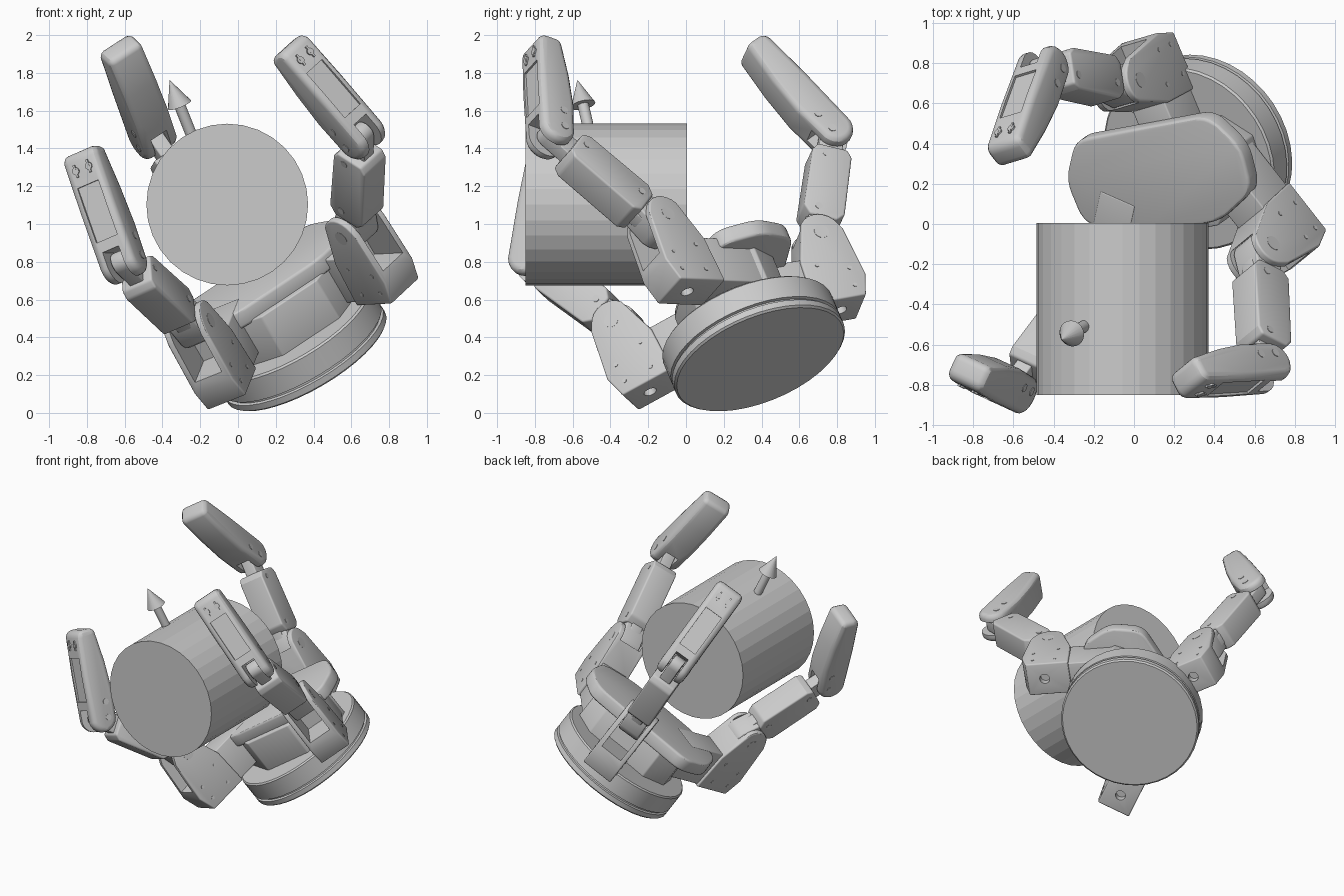
import bpy, bmesh
from math import cos, sin, pi, radians
from mathutils import Vector, Matrix

if "Cube" in bpy.data.objects:
    bpy.data.objects.remove(bpy.data.objects["Cube"])


def frame(o, ax, ay, az):
    m = Matrix.Identity(4)
    for i, v in enumerate((ax, ay, az, o)):
        for k in range(3):
            m[k][i] = v[k]
    return m


def shade(ob):
    bpy.ops.object.select_all(action='DESELECT')
    bpy.context.view_layer.objects.active = ob
    ob.select_set(True)
    bpy.ops.object.shade_smooth_by_angle(angle=radians(30))


def finish(name, bm, m, smooth=True):
    bm.transform(m)
    bmesh.ops.remove_doubles(bm, verts=bm.verts[:], dist=1e-5)
    bmesh.ops.recalc_face_normals(bm, faces=bm.faces[:])
    me = bpy.data.meshes.new(name)
    bm.to_mesh(me)
    bm.free()
    ob = bpy.data.objects.new(name, me)
    bpy.context.collection.objects.link(ob)
    if smooth:
        shade(ob)
    return ob


def prism(name, pts, width, m, bevel=0.0, smooth=True):
    """Outline in local xy, extruded symmetrically along local z."""
    bm = bmesh.new()
    f = bm.faces.new([bm.verts.new((x, y, -width / 2)) for x, y in pts])
    ext = bmesh.ops.extrude_face_region(bm, geom=[f])["geom"]
    bmesh.ops.translate(bm, vec=(0, 0, width),
                        verts=[g for g in ext if isinstance(g, bmesh.types.BMVert)])
    # the start face is kept as a cap only if extrusion removed it
    if f.is_valid and len(bm.faces) < len(pts) + 2:
        bm.faces.new(f.verts)
    bmesh.ops.recalc_face_normals(bm, faces=bm.faces[:])
    holes = [e for e in bm.edges if e.is_boundary]
    if holes:
        bmesh.ops.holes_fill(bm, edges=holes, sides=0)
        bmesh.ops.recalc_face_normals(bm, faces=bm.faces[:])
    if bevel:
        edges = [e for e in bm.edges if e.calc_face_angle(0) > 0.6]
        bmesh.ops.bevel(bm, geom=edges, offset=bevel, segments=3, profile=0.5,
                        affect='EDGES', clamp_overlap=True)
    return finish(name, bm, m, smooth)


def lathe(name, profile, m, n=40, smooth=True):
    """(radius, height) profile turned round local z."""
    bm = bmesh.new()
    rings = [[bm.verts.new((r * cos(2 * pi * i / n), r * sin(2 * pi * i / n), h))
              for i in range(n)] for r, h in profile]
    for a, b in zip(rings, rings[1:]):
        for i in range(n):
            j = (i + 1) % n
            bm.faces.new((a[i], a[j], b[j], b[i]))
    bm.faces.new(rings[0])
    bm.faces.new(rings[-1])
    return finish(name, bm, m, smooth)


def cut(ob, cutter):
    before = len(ob.data.polygons)
    for solver in ('MANIFOLD', 'EXACT', 'FLOAT'):
        mod = ob.modifiers.new("cut", 'BOOLEAN')
        mod.operation = 'DIFFERENCE'
        mod.solver = solver
        mod.object = cutter
        bpy.context.view_layer.objects.active = ob
        bpy.ops.object.modifier_apply(modifier=mod.name)
        if len(ob.data.polygons) != before:
            break
    bpy.data.objects.remove(cutter)
    shade(ob)


def arc(cx, cy, r, a0, a1, n=8):
    return [(cx + r * cos(radians(a0 + (a1 - a0) * i / n)),
             cy + r * sin(radians(a0 + (a1 - a0) * i / n))) for i in range(n + 1)]


def rect(x0, x1, y0, y1):
    return [(x0, y0), (x1, y0), (x1, y1), (x0, y1)]


def rounded(pts, r, n=5):
    out = []
    P = [Vector(p) for p in pts]
    for i, p in enumerate(P):
        a = p + (P[i - 1] - p).normalized() * r
        b = p + (P[(i + 1) % len(P)] - p).normalized() * r
        for k in range(n + 1):
            t = k / n
            out.append(tuple(a * (1 - t) ** 2 + p * 2 * t * (1 - t) + b * t * t))
    return out


# Hand frame: base centre and axes
C0 = Vector((.368, .393, .283))
W = Vector((-.475, -.34, .812)).normalized()
X = Vector((.83, .158, .53))
X = (X - W * X.dot(W)).normalized()
Y = W.cross(X)

# Round base with groove
lathe("base_flange", [(.47, 0), (.481, .01), (.481, .045), (.466, .05), (.466, .06),
                      (.481, .065), (.481, .195), (.471, .205)], frame(C0, X, Y, W), 40)

# Palm body and palm pad
half = [(.18, -.3), (.38, -.12), (.38, .06), (.24, .19)]
body = half + [(-x, y) for x, y in reversed(half)]
prism("palm_body", body, .27, frame(C0 + X * .03 + W * .32, X, Y, W), .008)
half = [(.27, -.26), (.51, -.14), (.53, .09), (.4, .285)]
pad = rounded(half + [(-x, y) for x, y in reversed(half)], .075)
prism("palm_pad", pad, .1, frame(C0 + X * .01 + W * .487, X, Y, W), .018)


def finger(name, j1, j2, tip, shift=0.0):
    j1, j2, tip = Vector(j1), Vector(j2), Vector(tip)
    d1, d2 = (j2 - j1).normalized(), (tip - j2).normalized()
    L1, L2 = (j2 - j1).length, (tip - j2).length
    s = d1.cross(d2).normalized()
    n1, n2 = s.cross(d1), s.cross(d2)
    sb = (s - W * s.dot(W)).normalized()
    r = W.cross(sb)
    if r.dot(j1 - C0) < 0:
        r = -r

    # Base block: rounded clevis on an arm from the palm
    jb = j1 + r * shift
    mb = frame(jb, r, W, sb)
    prof = [(.145, -.3), (.125, 0)] + arc(0, 0, .115, 20, 140) + [(-.18, -.16), (-.2, -.43), (.1, -.43)]
    block = prism(name + "_base_block", prof, .235, mb, .01)
    cut(block, prism("slot", rect(-.1, .4, -.24, .4), .165, mb))
    cut(block, prism("hole", arc(-.02, 0, .035, 0, 345, 15), .1, frame(jb - W * .43, r, sb, W)))
    prism(name + "_arm", rect(-.5, -.15, -.42, -.14), .2, mb, .008)
    for side in (-1, 1):
        for a, b in ((.07, -.25), (.06, -.36), (-.1, -.36), (-.1, -.2)):
            prism(name + "_block_screw", arc(a, b, .012, 0, 330, 11), .006,
                  frame(jb + sb * side * .1175, r, W, sb))
    prism(name + "_knuckle_pin", arc(0, 0, .04, 0, 345, 23), .238, mb)

    # Middle link: tongue through both joints and a bevelled housing
    ml = frame(j1, d1, n1, s)
    prism(name + "_link_tongue", arc(0, 0, .085, 90, 270) + arc(L1, 0, .06, -90, 90), .085, ml, .008)
    housing = [(.12, -.08), (.16, -.115), (L1 - .17, -.11), (L1 - .13, -.08),
               (L1 - .13, .08), (L1 - .17, .105), (.17, .11), (.12, .07)]
    prism(name + "_link_housing", housing, .185, ml, .012)
    prism(name + "_root_knuckle", arc(0, 0, .1, 90, 270) + [(.14, -.07), (.14, .07)], .155, ml, .01)
    for d in (.18, L1 - .18):
        prism(name + "_link_pin", arc(d, .03, .02, 0, 330, 11), .19, ml)

    # Fingertip: rounded at the joint, tapering towards the end
    mt = frame(j2, d2, n2, s)
    prof = (arc(0, 0, .1, 100, 260, 10) + [(L2 * .5, -.102)]
            + arc(L2 - .05, -.045, .05, -90, 0, 4) + arc(L2 - .04, .01, .04, 0, 70, 4)
            + [(L2 * .62, .085), (L2 * .3, .105)])
    seg = prism(name + "_fingertip", prof, .21, mt, .035)
    cut(seg, prism("joint_slot", rect(-.2, .07, -.2, .2), .1, mt))
    cut(seg, prism("panel_recess", rect(.13, .44, -.2, -.088), .13, mt))
    for side in (-1, 1):
        prism(name + "_tip_screw", arc(side * .04, 0, .02, 0, 330, 11), .014,
              frame(j2 + d2 * (L2 - .1) - n2 * .098, s, d2, n2))
        prism(name + "_tip_screw_slot", rect(side * .04 - .006, side * .04 + .006, -.035, .035), .018,
              frame(j2 + d2 * (L2 - .1) - n2 * .097, s, d2, n2))
    for d in (.0, .11):
        prism(name + "_fingertip_pin", arc(d, .03, .022, 0, 330, 11), .216, mt)


finger("thumb", (-.06, .69, .895), (-.455, .77, 1.47), (-.615, .33, 1.925))
finger("right_finger", (.62, -.155, .99), (.65, -.72, 1.47), (.25, -.745, 1.935))
finger("left_finger", (-.24, -.335, .46), (-.61, -.82, .80), (-.815, -.715, 1.385), .02)

# Grasped cylinder lying along y
ex, ey, ez = Vector((1, 0, 0)), Vector((0, 1, 0)), Vector((0, 0, 1))
lathe("held_cylinder", [(.428, -.85), (.428, .005)],
      frame(Vector((-.057, 0, 1.103)), ex, ez, ey), 32, smooth=False)

# Arrow standing out of the cylinder
tip = Vector((-.362, -.575, 1.762))
a = Vector((-.36, -.21, .905)).normalized()
b = a.cross(ex).normalized()
lathe("direction_arrow", [(.03, -.36), (.03, -.145), (.066, -.145), (.0005, 0)],
      frame(tip, b, a.cross(b), a), 20)
